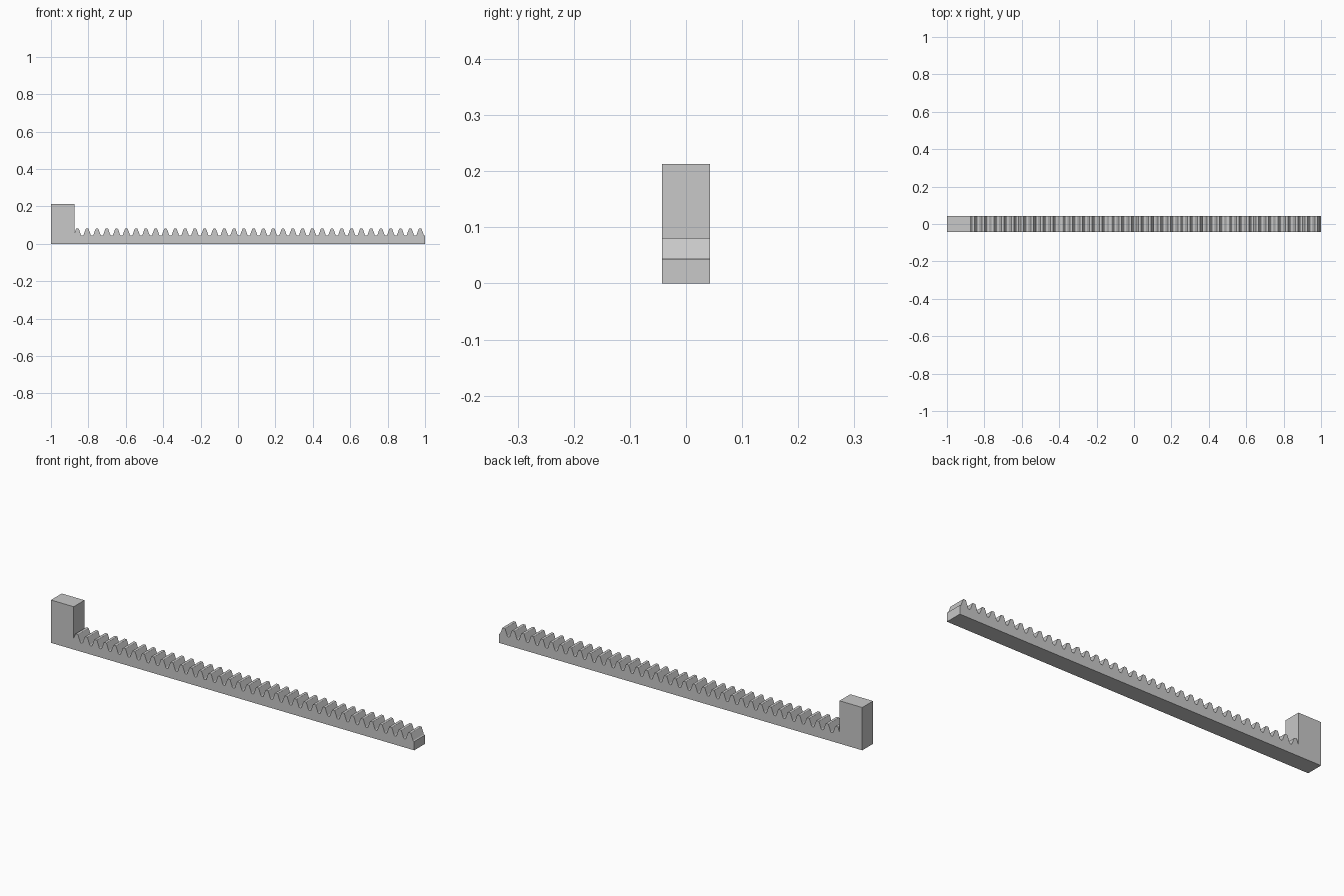
import bpy
import bmesh
import math
from mathutils import Vector

cube = bpy.data.objects.get("Cube")
if cube:
    bpy.data.objects.remove(cube, do_unlink=True)

# Overall sizes
MODULE = 1 / 60
PITCH = math.pi * MODULE
TEETH = 36
HALF_DEPTH = 0.0424
ROOT_Z = 0.0435
TIP_Z = ROOT_Z + 2.25 * MODULE
BLOCK_X = -0.875
BLOCK_TOP = 0.213
SLOPE = math.tan(math.radians(20))

steel = bpy.data.materials.new("plain_grey")
steel.use_nodes = True
grey = (0.58, 0.58, 0.58, 1)
steel.diffuse_color = grey
steel.node_tree.nodes["Principled BSDF"].inputs["Base Color"].default_value = grey


def rounded(before, corner, after, radius, steps=4):
    """Points of an arc that rounds one corner of a path."""
    a, c, b = Vector(before), Vector(corner), Vector(after)
    u, v = (a - c).normalized(), (b - c).normalized()
    half = u.angle(v) / 2
    centre = c + (u + v).normalized() * radius / math.sin(half)
    start = (c + u * radius / math.tan(half) - centre).normalized()
    end = (c + v * radius / math.tan(half) - centre).normalized()
    return [centre + start.slerp(end, i / steps) * radius for i in range(steps + 1)]


# One straight-flanked tooth with filleted roots and eased tips
tip = PITCH / 4 - MODULE * SLOPE
root = PITCH / 4 + 1.25 * MODULE * SLOPE
path = [(-PITCH / 2, ROOT_Z), (-root, ROOT_Z), (-tip, TIP_Z), (0, TIP_Z)]
half_tooth = rounded(*path[:3], 0.006) + rounded(*path[1:], 0.003)
tooth = half_tooth + [Vector((-p.x, p.y)) for p in reversed(half_tooth)]

# Side outline: tall end block, row of teeth, square free end
first = 1 - (TEETH - 0.5) * PITCH
flank_z = ROOT_Z + (BLOCK_X - first + root) / SLOPE
outline = [(1, 0), (-1, 0), (-1, BLOCK_TOP), (BLOCK_X, BLOCK_TOP), (BLOCK_X, flank_z)]
for i in range(TEETH):
    for p in tooth:
        x = first + i * PITCH + p.x
        if x > BLOCK_X + 0.001:
            outline.append((x, p.y))
outline.append((1, ROOT_Z))

# Extrude the outline across the depth
bm = bmesh.new()
face = bm.faces.new([bm.verts.new((x, -HALF_DEPTH, z)) for x, z in outline])
result = bmesh.ops.extrude_face_region(bm, geom=[face], use_keep_orig=True)
moved = [g for g in result["geom"] if isinstance(g, bmesh.types.BMVert)]
bmesh.ops.translate(bm, verts=moved, vec=(0, 2 * HALF_DEPTH, 0))
bmesh.ops.recalc_face_normals(bm, faces=bm.faces)
mesh = bpy.data.meshes.new("toothed_rack")
bm.to_mesh(mesh)
bm.free()
mesh.materials.append(steel)
rack = bpy.data.objects.new("toothed_rack", mesh)
bpy.context.collection.objects.link(rack)

# Smooth fillets, sharp edges elsewhere
bpy.ops.object.select_all(action="DESELECT")
rack.select_set(True)
bpy.context.view_layer.objects.active = rack
bpy.ops.object.shade_smooth_by_angle(angle=math.radians(30))
